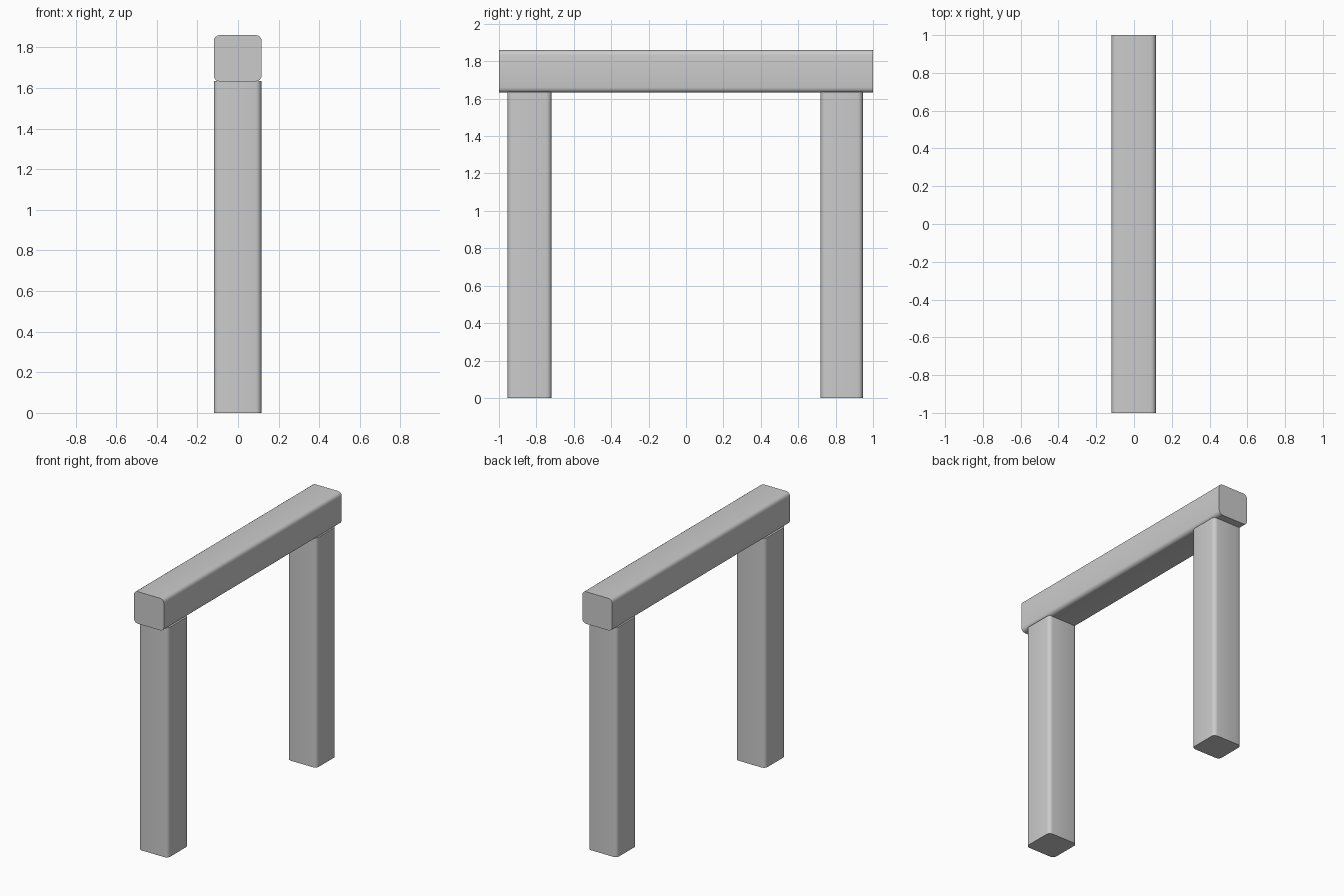
import bpy, bmesh, math
from mathutils import Vector

if "Cube" in bpy.data.objects:
    bpy.data.objects.remove(bpy.data.objects["Cube"])


def rounded_bar(name, lo, hi, axis, radius=0.028, segments=4):
    """Square timber with rounded long edges and flat sawn ends."""
    bm = bmesh.new()
    bmesh.ops.create_cube(bm, size=1)
    lo, hi = Vector(lo), Vector(hi)
    for v in bm.verts:
        v.co = Vector([lo[i] + (v.co[i] + 0.5) * (hi[i] - lo[i]) for i in range(3)])
    long_edges = [e for e in bm.edges
                  if abs(e.verts[0].co[axis] - e.verts[1].co[axis]) > 0.5]
    bmesh.ops.bevel(bm, geom=long_edges, offset=radius, segments=segments,
                    profile=0.5, affect='EDGES')
    bmesh.ops.recalc_face_normals(bm, faces=bm.faces)
    mesh = bpy.data.meshes.new(name)
    bm.to_mesh(mesh)
    bm.free()
    obj = bpy.data.objects.new(name, mesh)
    bpy.context.collection.objects.link(obj)
    bpy.ops.object.select_all(action='DESELECT')
    obj.select_set(True)
    bpy.context.view_layer.objects.active = obj
    bpy.ops.object.shade_smooth_by_angle(angle=math.radians(40))
    return obj


# Upright posts
rounded_bar("front_post", (-0.119, -0.954, 0), (0.115, -0.719, 1.635), axis=2)
rounded_bar("back_post", (-0.117, 0.72, 0), (0.113, 0.946, 1.635), axis=2)

# Lintel beam across the top
rounded_bar("top_beam", (-0.119, -1, 1.632), (0.116, 1, 1.86), axis=1)
